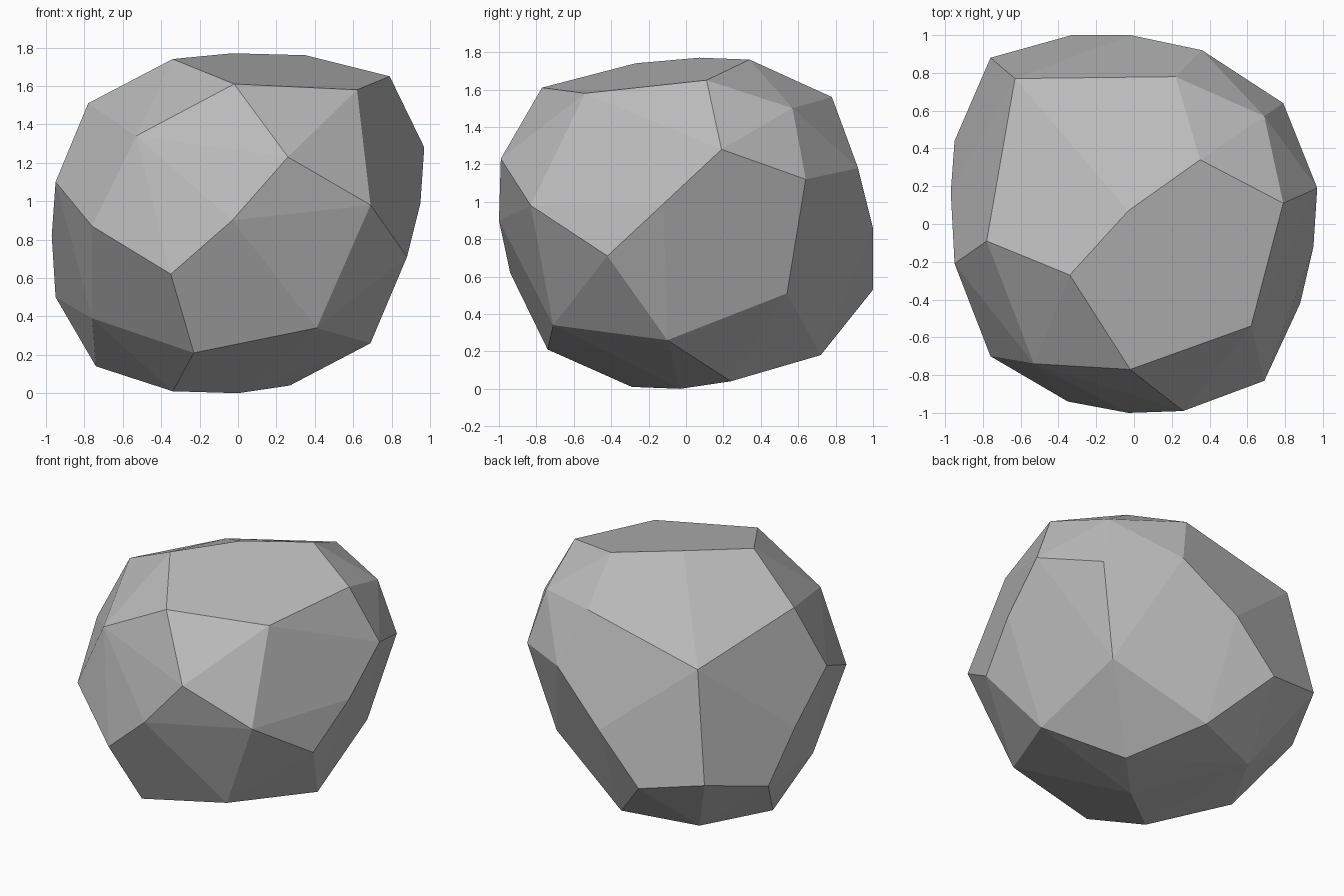
import bpy
import bmesh
import math
from mathutils import Vector

default_cube = bpy.data.objects.get("Cube")
if default_cube:
    bpy.data.objects.remove(default_cube, do_unlink=True)


def flat_material(name, colour):
    material = bpy.data.materials.new(name)
    material.use_nodes = True
    material.diffuse_color = colour
    shader = next(node for node in material.node_tree.nodes
                  if node.type == "BSDF_PRINCIPLED")
    shader.inputs["Base Color"].default_value = colour
    return material


# The stone is a rounded block: corner points of its facets, in hundredths,
# grouped by where they lie on the block.
side_centres = [(-3, -100, 90), (-2, 100, 86), (95, -12, 99),
                (-97, 17, 82), (-3, 7, 177), (0, -3, 0)]

side_twists = [(26, -99, 123), (-35, -94, 62), (36, 92, 118), (-33, 100, 53),
               (97, 19, 128), (88, -42, 71), (-95, 44, 50), (-95, -21, 110),
               (35, 34, 176), (-34, -27, 174), (27, 24, 4), (-34, -29, 1)]

edge_middles = [(-2, -77, 161), (69, -83, 98), (-76, -70, 87), (-23, -74, 21),
                (79, 11, 165), (-78, -9, 151), (69, -10, 26), (-74, 9, 14),
                (22, 78, 156), (79, 64, 112), (-76, 88, 62), (0, 72, 18)]

block_corners = [(62, -54, 158), (-53, -74, 134), (41, -71, 34), (-76, -33, 39),
                 (69, 57, 150), (-63, 77, 136), (63, 54, 51), (-49, 55, 14)]


def build_hull(name, points, material):
    """Wrap the points in a convex skin and merge its nearly flat triangles."""
    bm = bmesh.new()
    for point in points:
        bm.verts.new(Vector(point) / 100)
    hull = bmesh.ops.convex_hull(bm, input=bm.verts[:])
    leftovers = {item for key in ("geom_interior", "geom_unused")
                 for item in hull[key]
                 if isinstance(item, bmesh.types.BMVert) and not item.link_faces}
    bmesh.ops.delete(bm, geom=list(leftovers), context="VERTS")
    bmesh.ops.dissolve_limit(bm, angle_limit=math.radians(3),
                             verts=bm.verts[:], edges=bm.edges[:])
    bmesh.ops.recalc_face_normals(bm, faces=bm.faces[:])
    mesh = bpy.data.meshes.new(name)
    bm.to_mesh(mesh)
    bm.free()
    mesh.materials.append(material)
    stone = bpy.data.objects.new(name, mesh)
    bpy.context.collection.objects.link(stone)
    return stone


# Faceted stone, flat shaded
stone_grey = flat_material("stone_grey", (0.5, 0.5, 0.5, 1))
build_hull("faceted_stone",
           side_centres + side_twists + edge_middles + block_corners,
           stone_grey)
